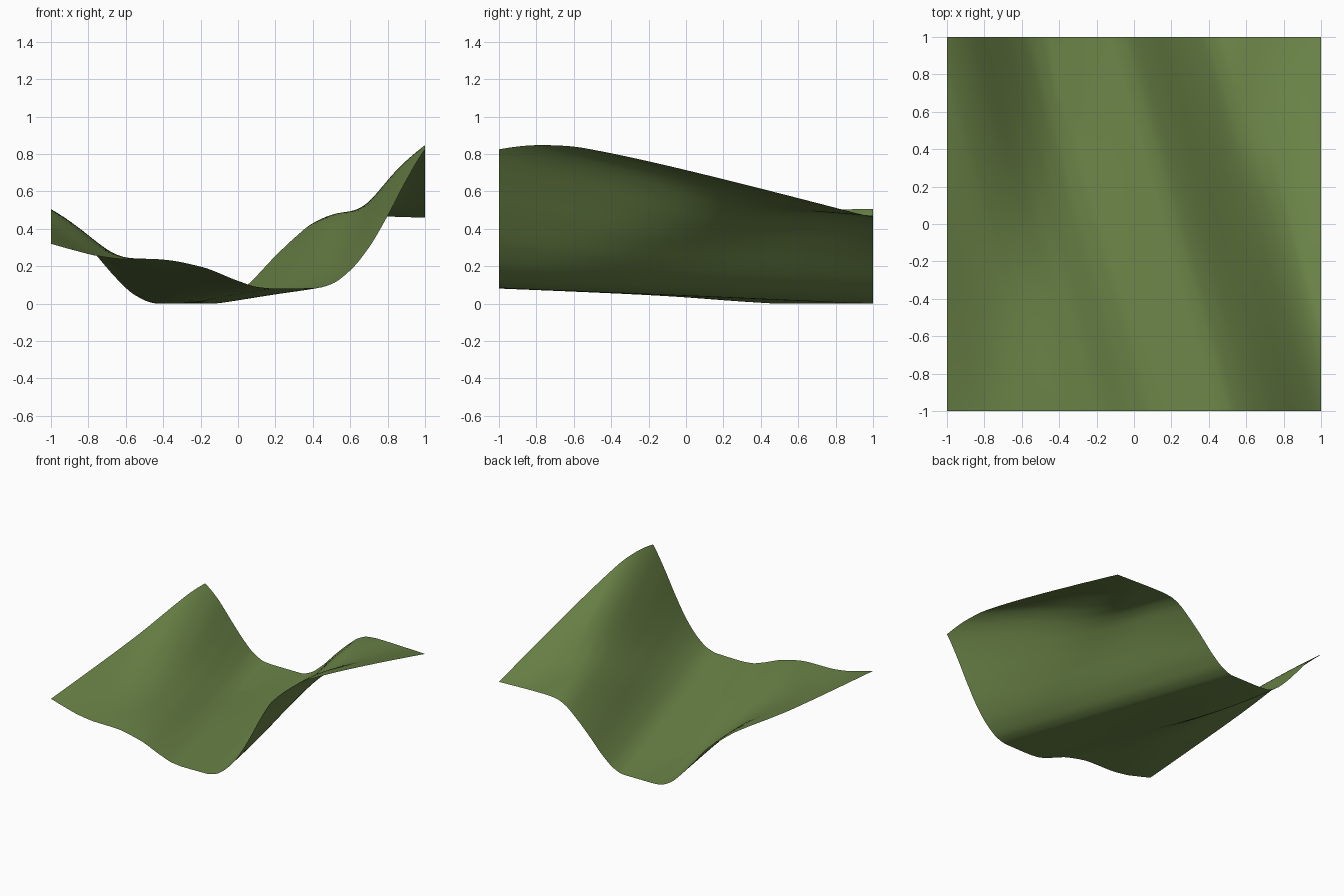
import bpy, bmesh, math

if "Cube" in bpy.data.objects:
    bpy.data.objects.remove(bpy.data.objects["Cube"])

# Terrain profiles as (x, z): the front edge and the back edge.
# Each runs past the square, because features drift left towards the back.
FRONT = [(-1, .32), (-.87, .284), (-.75, .255), (-.6, .238), (-.42, .236), (-.2, .198),
         (0, .122), (.1, .09), (.2, .081), (.42, .084), (.5, .105), (.6, .178), (.7, .3),
         (.8, .47), (.9, .66), (1, .825), (1.07, .902), (1.13, .94), (1.28, .965), (1.57, .985)]
BACK = [(-1.57, .69), (-1.37, .62), (-1.25, .575), (-1.07, .54), (-1, .505), (-.9, .425),
        (-.75, .25), (-.65, .135), (-.55, .045), (-.45, .004), (-.35, 0), (-.13, 0), (-.05, .025),
        (.05, .1), (.2, .255), (.3, .35), (.4, .43), (.48, .462), (.58, .47), (1, .46)]
DRIFT = 0.57
N = 120


def smooth_curve(pts):
    """Return a function that runs smoothly through the points, without overshoot."""
    d = [(b[1] - a[1]) / (b[0] - a[0]) for a, b in zip(pts, pts[1:])]
    m = [d[0]]
    for p, q in zip(d, d[1:]):
        m.append(2 * p * q / (p + q) if p * q > 0 else 0.0)
    m.append(d[-1])

    def f(x):
        i = 0
        while i < len(pts) - 2 and x > pts[i + 1][0]:
            i += 1
        (x0, z0), (x1, z1) = pts[i], pts[i + 1]
        h = x1 - x0
        s = min(max((x - x0) / h, 0), 1)
        return ((1 + 2 * s) * (1 - s) ** 2 * z0 + s * (1 - s) ** 2 * h * m[i]
                + s * s * (3 - 2 * s) * z1 + s * s * (s - 1) * h * m[i + 1])
    return f


def dip(x, t, centre, width, depth, skew):
    """Soft sag of a ridge between the two fixed edges."""
    return depth * math.exp(-((x - centre) / width) ** 2 / 2) * math.sin(math.pi * t ** skew)


front, back = smooth_curve(FRONT), smooth_curve(BACK)

# Ruled sheet between the two profiles, trimmed to a square, with sagging ridges
bm = bmesh.new()
bmesh.ops.create_grid(bm, x_segments=N, y_segments=N, size=1)
for v in bm.verts:
    x, t = v.co.x, min(max((v.co.y + 1) / 2, 0), 1)
    xf = x + DRIFT * t
    z = (1 - t) * front(xf) + t * back(xf - DRIFT)
    z -= dip(x, t, -.6, .22, .085, 1) + dip(x, t, .66, .13, .085, 1.3)
    v.co.z = max(z, 0)
for f in bm.faces:
    f.smooth = True
mesh = bpy.data.meshes.new("terrain")
bm.to_mesh(mesh)
bm.free()

# Grass colour
grass = bpy.data.materials.new("grass green")
grass.diffuse_color = (0.15, 0.235, 0.065, 1)
grass.use_nodes = True
grass.node_tree.nodes["Principled BSDF"].inputs["Base Color"].default_value = grass.diffuse_color
mesh.materials.append(grass)
bpy.context.collection.objects.link(bpy.data.objects.new("terrain", mesh))
